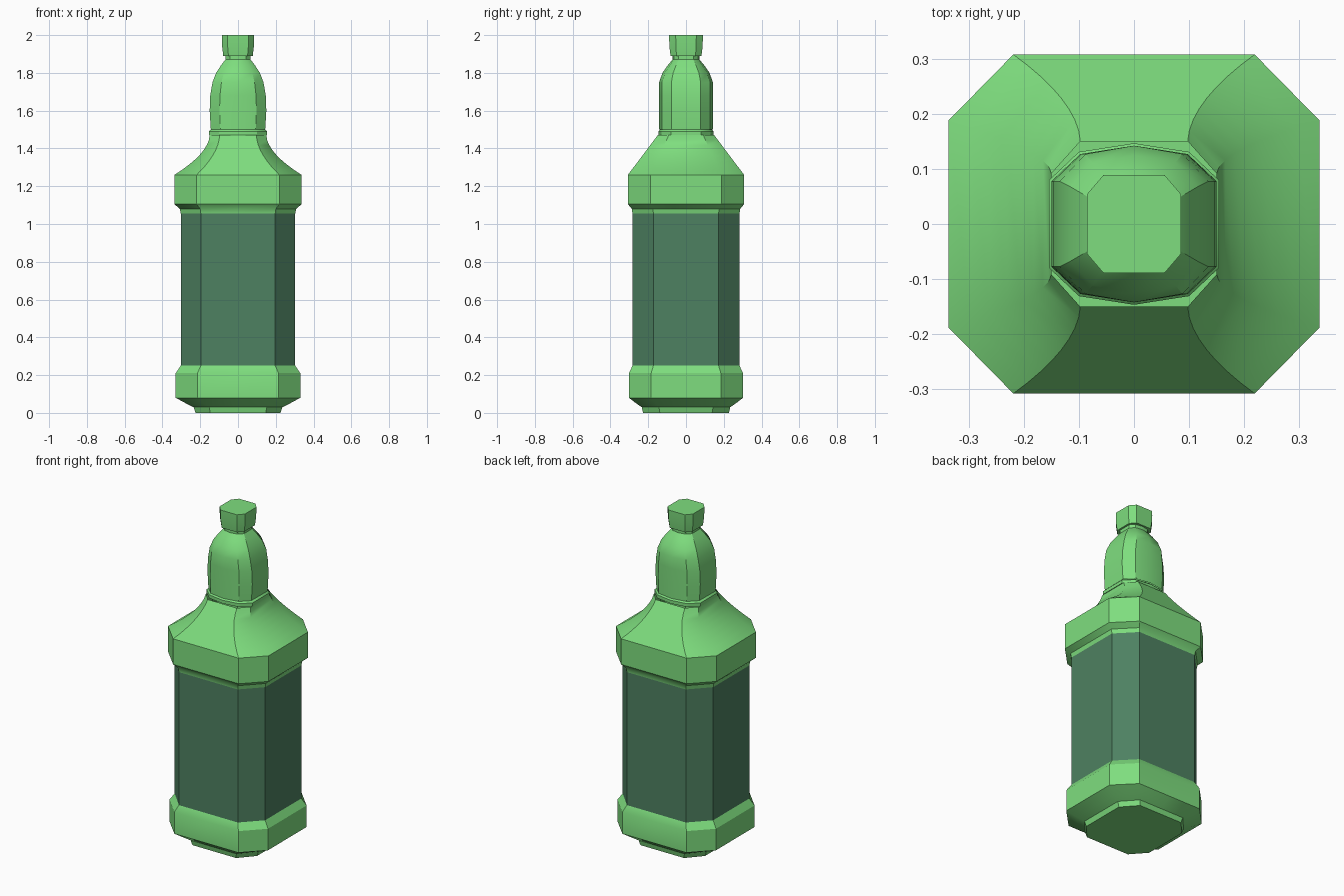
import bpy, bmesh
from math import radians

cube = bpy.data.objects.get("Cube")
if cube:
    bpy.data.objects.remove(cube)


def material(name, red, green, blue):
    mat = bpy.data.materials.new(name)
    mat.use_nodes = True
    colour = (red, green, blue, 1)
    mat.diffuse_color = colour
    mat.node_tree.nodes["Principled BSDF"].inputs["Base Color"].default_value = colour
    return mat


glass = material("light green", .21, .73, .21)
paper = material("dark green", .076, .22, .12)


def body_depth(z, width):
    """Half depth of the wide parts: a little less than the half width."""
    return .72 * width + .065


def loft(name, mat, profile, depth=body_depth, bulge=0, bottom=False, top=False):
    """Skin chamfered rectangles along a profile of (height, half width).
    Bulge pushes out the middle of the front and back faces."""
    bm = bmesh.new()
    loops = []
    for z, width in profile:
        deep = depth(z, width)
        front_edge, side_edge = .65 * width, .61 * deep
        half = [(width, side_edge), (front_edge, deep), (0, deep * (1 + bulge)),
                (-front_edge, deep), (-width, side_edge)]
        outline = half + [(-x, -y) for x, y in half]
        loops.append([bm.verts.new((x, y, z)) for x, y in outline])
    for low, high in zip(loops, loops[1:]):
        for i in range(len(low)):
            bm.faces.new((low[i - 1], low[i], high[i], high[i - 1]))
    if bottom:
        bm.faces.new(reversed(loops[0]))
    if top:
        bm.faces.new(loops[-1])
    mesh = bpy.data.meshes.new(name)
    bm.to_mesh(mesh)
    bm.free()
    mesh.materials.append(mat)
    obj = bpy.data.objects.new(name, mesh)
    bpy.context.collection.objects.link(obj)
    bpy.ops.object.select_all(action="DESELECT")
    obj.select_set(True)
    bpy.context.view_layer.objects.active = obj
    bpy.ops.object.shade_smooth_by_angle(angle=radians(32))


# Main widths and heights shared by neighbouring parts
label_width, band_width, neck_width = .303, .337, .15
label_bottom, label_top = .25, 1.055
shoulder_bottom, shoulder_top = 1.26, 1.47
neck_bottom, neck_top = 1.5, 1.89

# Foot and lower band
loft("base", glass, [
    (0, .225), (.03, .235), (.05, .275), (.08, .33), (.21, .33),
    (label_bottom, label_width)], bottom=True)

# Label wrapped around the body
loft("label", paper, [(label_bottom, label_width), (label_top, label_width)])

# Upper band flaring out over the label
loft("upper_band", glass, [
    (label_top, label_width), (1.08, .308), (1.105, band_width),
    (shoulder_bottom, band_width)])


# Shoulder, swept inward on the sides and straight on front and back
def shoulder_depth(z, width):
    start = body_depth(z, band_width)
    rise = (z - shoulder_bottom) / (shoulder_top - shoulder_bottom)
    return start + rise * (neck_width - start)


steps = 8
sweep = []
for step in range(steps + 1):
    rise = step / steps
    height = shoulder_bottom + rise * (shoulder_top - shoulder_bottom)
    sweep.append((height, neck_width + (band_width - neck_width) * (1 - rise) ** 1.8))
loft("shoulder", glass, sweep, depth=shoulder_depth)

# Thin ring at the foot of the neck
ring_width = neck_width + .004
loft("neck_ring", glass, [
    (shoulder_top, .14), (shoulder_top, ring_width), (1.49, ring_width),
    (neck_bottom, .144)], depth=lambda z, width: .85 * width, bulge=.12)

# Bulging neck, with front and back upright until the taper
loft("neck", glass, [
    (neck_bottom, .144), (1.6, neck_width), (1.68, .147), (1.75, .135),
    (1.8, .116), (1.84, .09), (1.87, .067), (neck_top, .067)],
    depth=lambda z, width: min(.127, .96 * width), bulge=.12)

# Stopper
loft("cap", glass, [(neck_top, .078), (1.94, .084), (2, .085)],
     depth=lambda z, width: 1.05 * width, bottom=True, top=True)
